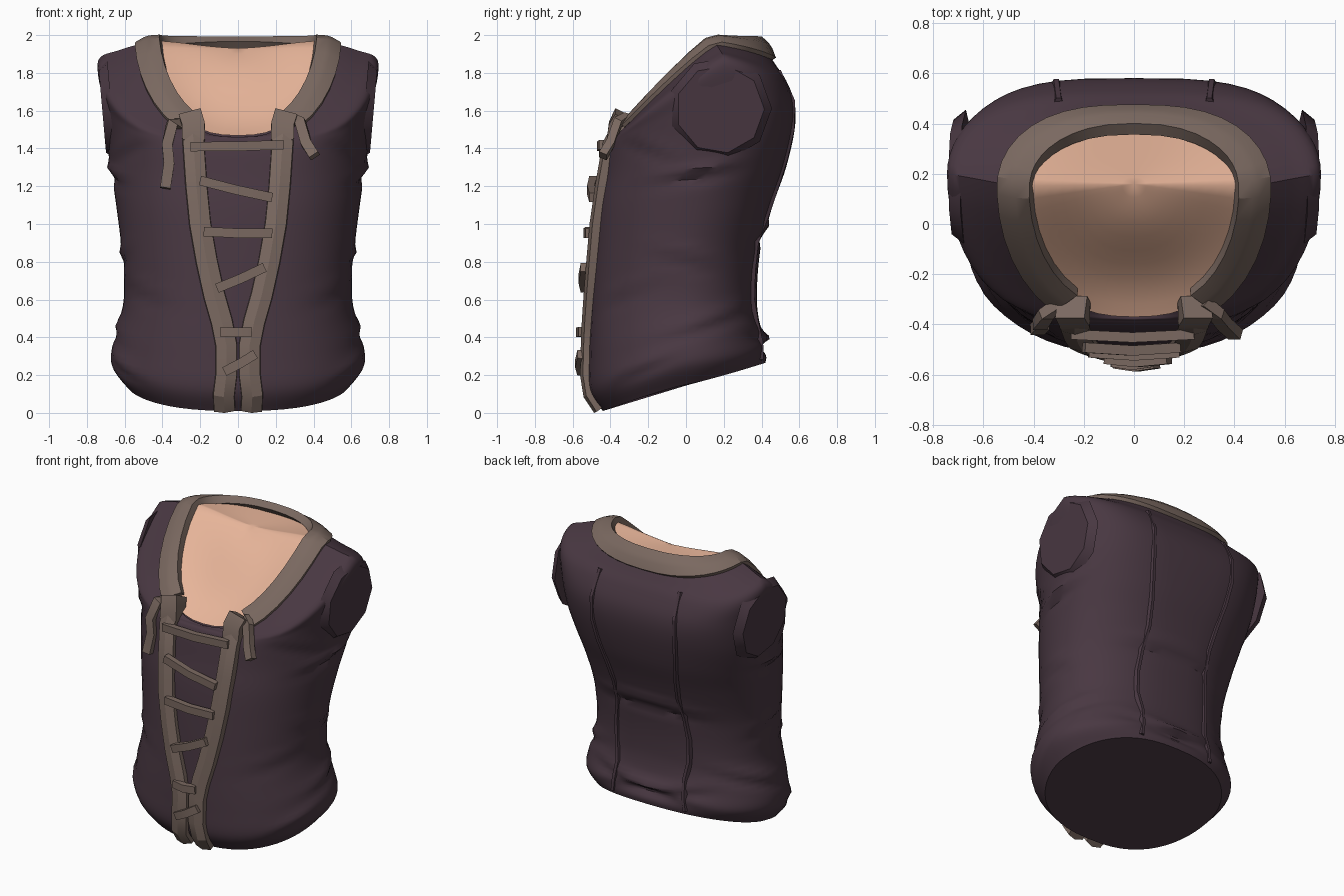
import bpy, bmesh, math
from mathutils import Vector, Matrix
from mathutils.bvhtree import BVHTree

cube = bpy.data.objects.get("Cube")
if cube:
    bpy.data.objects.remove(cube, do_unlink=True)


def material(name, rgb):
    m = bpy.data.materials.new(name)
    m.use_nodes = True
    m.diffuse_color = (*rgb, 1)
    m.node_tree.nodes["Principled BSDF"].inputs["Base Color"].default_value = (*rgb, 1)
    return m


CLOTH = material("dark plum cloth", (0.066, 0.039, 0.054))
LEATHER = material("taupe leather", (0.195, 0.14, 0.117))
SKIN = material("skin", (0.80, 0.46, 0.32))


def finish(name, bm, mat, angle=35, mirror=False):
    bmesh.ops.recalc_face_normals(bm, faces=bm.faces)
    mesh = bpy.data.meshes.new(name)
    bm.to_mesh(mesh)
    bm.free()
    mesh.materials.append(mat)
    ob = bpy.data.objects.new(name, mesh)
    bpy.context.collection.objects.link(ob)
    if mirror:
        ob.modifiers.new("mirror", 'MIRROR')
    bpy.ops.object.select_all(action='DESELECT')
    ob.select_set(True)
    bpy.context.view_layer.objects.active = ob
    bpy.ops.object.shade_smooth_by_angle(angle=math.radians(angle))
    return ob


def bridge(bm, a, b):
    n = len(a)
    for i in range(n):
        j = (i + 1) % n
        bm.faces.new((a[i], a[j], b[j], b[i]))


def spline(rows, steps):
    """Catmull-Rom interpolation through rows of numbers."""
    out = []
    last = len(rows) - 1
    for i in range(last):
        p0, p1, p2, p3 = (rows[min(max(i + k, 0), last)] for k in (-1, 0, 1, 2))
        for s in range(steps):
            t = s / steps
            out.append([b + 0.5 * t * (c - a + t * (2*a - 5*b + 4*c - d + t * (3*(b - c) + d - a)))
                        for a, b, c, d in zip(p0, p1, p2, p3)])
    out.append(list(rows[last]))
    return out


# Torso rings: half width, y front / side / back, z front / side / back, squareness
RINGS = [
    (.59, -.44, 0, .42, .01, .15, .265, .8),
    (.67, -.51, 0, .43, .12, .26, .33, .8),
    (.655, -.515, 0, .40, .30, .40, .43, .8),
    (.605, -.505, 0, .375, .58, .60, .60, .8),
    (.615, -.49, 0, .395, .85, .85, .87, .8),
    (.645, -.47, .05, .46, 1.08, 1.10, 1.10, .75),
    (.675, -.44, .12, .53, 1.25, 1.30, 1.30, .7),
    (.695, -.42, .18, .575, 1.37, 1.45, 1.50, .62),
    (.72, -.40, .20, .575, 1.43, 1.68, 1.64, .56),
    (.74, -.385, .20, .53, 1.45, 1.865, 1.76, .58),
    (.63, -.38, .18, .48, 1.46, 1.92, 1.835, .72),
    (.475, -.37, .15, .42, 1.46, 1.965, 1.925, .8),
]


def ring_point(ring, a):
    w, yf, yc, yb, zf, zs, zb, e = ring
    s, c = math.sin(a), math.cos(a)
    ye, ze = (yf, zf) if c > 0 else (yb, zb)
    return Vector((math.copysign(w * abs(s) ** e, s), yc + (ye - yc) * abs(c),
                   zs + (ze - zs) * abs(c) ** 1.15))


# Cloth creases: height, slope, angle, reach, depth
FOLDS = [(.46, .12, 1.9, .8, .022), (.80, -.1, 1.6, .5, .018), (1.25, .08, 1.5, .5, .026),
         (.36, -.1, 3.1, .6, .025), (.92, .06, 2.9, .5, .02), (.62, .15, .9, .5, .012),
         (1.38, -.2, .9, .4, .012), (.22, .2, 1.1, .4, .015)]


def crease(p, a):
    d, turn = 0, a % math.tau
    for z, slope, mid, reach, depth in FOLDS:
        for side, sign in ((mid, 1), (math.tau - mid, -1)):
            off = (turn - side) * sign
            h = (p.z - z - slope * off) / .035
            d += depth * math.exp(-(off / reach) ** 2 * 2) * (math.exp(-(h - 1) ** 2) - math.exp(-h * h))
    return Vector((p.x, p.y - .05, 0)).normalized() * d


# Vest body
SEGS = 56
bm = bmesh.new()
loops = []
for ring in spline(RINGS, 6):
    loop = []
    for k in range(SEGS):
        a = math.tau * k / SEGS
        p = ring_point(ring, a)
        loop.append(bm.verts.new(p + crease(p, a)))
    loops.append(loop)
for lo, hi in zip(loops, loops[1:]):
    bridge(bm, lo, hi)
bm.faces.new(loops[0])
tree = BVHTree.FromBMesh(bm)
finish("vest_body", bm, CLOTH, 40)

# Skin filling the neck opening
bm = bmesh.new()
centre = Vector((0, .16, 1.93))
loops = []
for i in range(1, 11):
    s = i / 10
    f = s - .06 * math.sin(math.tau * s)
    loop = []
    for k in range(SEGS):
        edge = ring_point(RINGS[-1], math.tau * k / SEGS) + Vector((0, 0, .008)) - centre
        loop.append(bm.verts.new(centre + Vector((edge.x * s, edge.y * s, edge.z * f))))
    loops.append(loop)
top = bm.verts.new(centre)
for k in range(SEGS):
    bm.faces.new((top, loops[0][k], loops[0][(k + 1) % SEGS]))
for lo, hi in zip(loops, loops[1:]):
    bridge(bm, lo, hi)
finish("neck_skin", bm, SKIN, 60)


def sweep(name, pts, normals, profile, mat, angle=25, mirror=False):
    """Sweep a (sideways, outward) profile along a path."""
    bm = bmesh.new()
    pts = [Vector(p) for p in pts]
    rows = []
    for i, p in enumerate(pts):
        t = (pts[min(i + 1, len(pts) - 1)] - pts[max(i - 1, 0)]).normalized()
        u = t.cross(normals[i]).normalized()
        n = u.cross(t)
        rows.append([bm.verts.new(p + u * a + n * b) for a, b in profile])
    for lo, hi in zip(rows, rows[1:]):
        bridge(bm, lo, hi)
    bm.faces.new(rows[0])
    bm.faces.new(rows[-1])
    return finish(name, bm, mat, angle, mirror)


def on_surface(x, z, side=-1):
    """Point on the front (-1) or back (1) of the vest."""
    hit = tree.ray_cast(Vector((x, side * 2, z)), Vector((0, -side, 0)))[0]
    y = hit.y if hit else side * .44
    return Vector((x, min(y, -.33) if side < 0 else max(y, .3), z))


def box(w, h):
    return [(-w, -h), (w, -h), (w, h), (-w, h)]


FRONT = Vector((0, -1, 0))

# Collar band around the neckline
pts, normals = [], []
for k in range(33):
    a = math.radians(31 + 298 * k / 32)
    p = ring_point(RINGS[-1], a)
    out = ring_point(RINGS[-2], a) - p
    tangent = ring_point(RINGS[-1], a + .02) - p
    n = out.cross(tangent).normalized()
    pts.append(p)
    normals.append(n if n.z > 0 else -n)
sweep("collar_band", pts, normals,
      [(-.07, -.03), (-.068, .022), (-.015, .034), (.015, .034), (.068, .022), (.07, -.03)], LEATHER)

# Front lacing bands
path = [(.24, 1.54), (.235, 1.42), (.22, 1.2), (.2, 1.0), (.165, .8), (.125, .62),
        (.085, .48), (.062, .36), (.062, .2), (.075, .1), (.072, .025)]
sweep("lacing_band", [on_surface(x, z) for x, z in path], [FRONT] * len(path),
      [(-.06, -.03), (-.055, .03), (0, .045), (.055, .03), (.06, -.03)], LEATHER, mirror=True)

# Upright tab at the top of each lacing band
sweep("band_tab", [(.235, -.37, 1.44), (.235, -.36, 1.52), (.25, -.33, 1.575)], [FRONT] * 3,
      box(.06, .05), LEATHER, mirror=True)

# Cross laces
LACES = [(-.25, 1.41, .24, 1.42), (-.2, 1.23, .18, 1.14), (-.18, .96, .18, .95),
         (-.11, .66, .14, .77), (-.09, .43, .07, .43), (-.07, .22, .09, .31)]
for i, (x1, z1, x2, z2) in enumerate(LACES):
    a, b = on_surface(x1, z1), on_surface(x2, z2)
    a.y = b.y = min(a.y, b.y) - .04
    mid = (a + b) / 2 + Vector((0, -.012, -.004))
    sweep(f"lace_{i + 1}", [a, mid, b], [FRONT] * 3, box(.025, .02), LEATHER)

# Loose lace ends
sweep("right_lace_end", [(-.3, -.31, 1.53), (-.35, -.36, 1.53), (-.375, -.40, 1.42), (-.365, -.40, 1.32), (-.385, -.42, 1.19)],
      [FRONT] * 5, box(.028, .022), LEATHER)
sweep("left_lace_end", [(.28, -.31, 1.56), (.33, -.36, 1.54), (.36, -.40, 1.43), (.405, -.44, 1.36)],
      [FRONT] * 4, box(.028, .022), LEATHER)

# Raised seams down the back
path = [(.3, 1.81), (.31, 1.65), (.31, 1.5), (.29, 1.35), (.26, 1.2), (.24, 1.05), (.25, .9),
        (.27, .75), (.27, .6), (.25, .48), (.26, .37), (.27, .28)]
sweep("back_seam", [on_surface(x, z, 1) for x, z in path], [-FRONT] * len(path),
      [(-.022, -.015), (-.01, .014), (.01, .014), (.022, -.015)], CLOTH, mirror=True)

# Closed armholes, nearly flush with the sides
bm = bmesh.new()
bmesh.ops.create_cone(bm, cap_ends=True, segments=9, radius1=.275, radius2=.235, depth=.05,
                      matrix=Matrix.Translation((.694, .18, 1.61)) @ Matrix.Rotation(math.radians(95), 4, 'Y'))
finish("armhole_cap", bm, CLOTH, 40, mirror=True)
